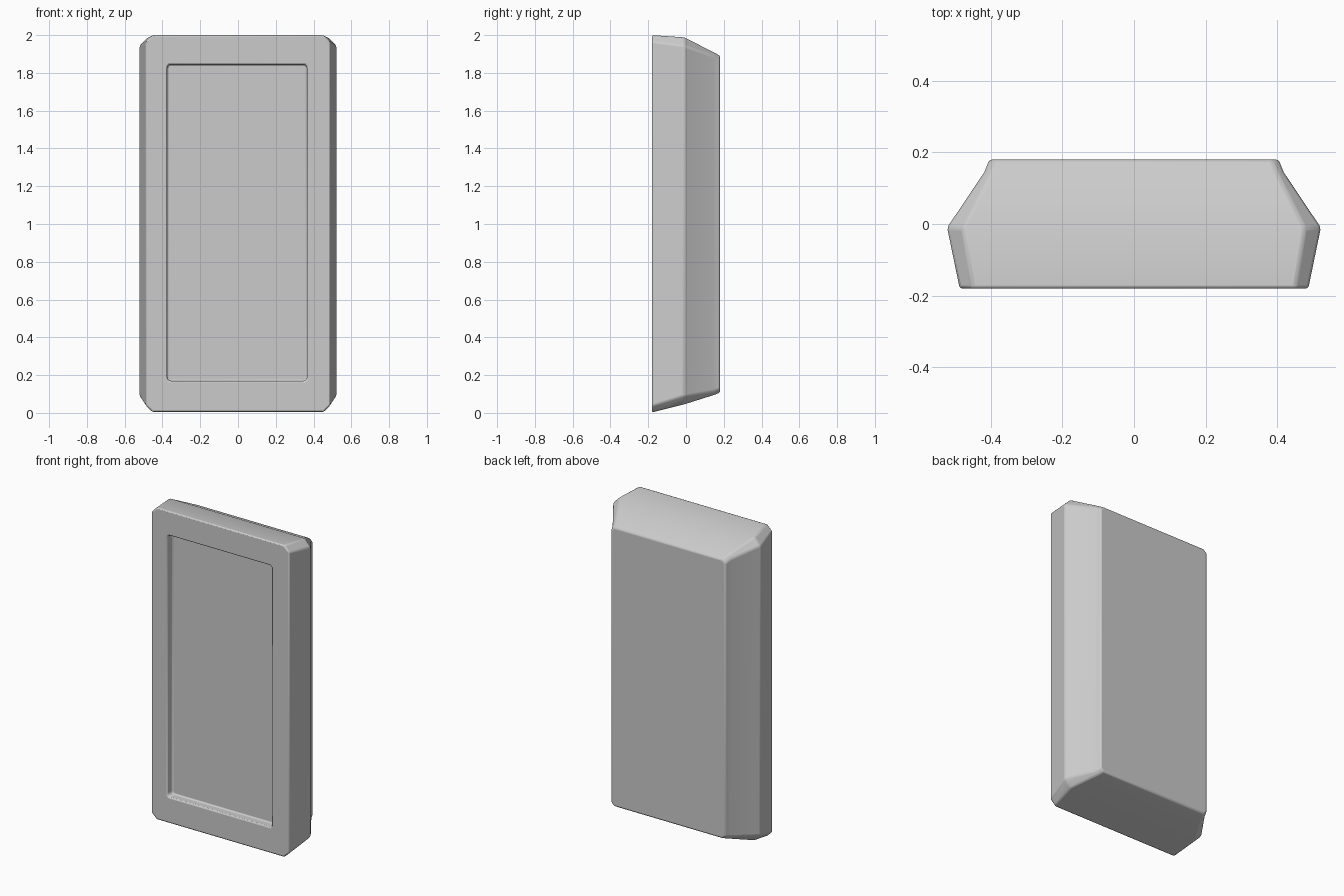
import bpy, bmesh, math

old = bpy.data.objects.get("Cube")
if old:
    bpy.data.objects.remove(old)

# Single grey material
grey = bpy.data.materials.new("plain_grey")
grey.use_nodes = True
colour = (0.6, 0.6, 0.6, 1)
grey.diffuse_color = colour
grey.node_tree.nodes["Principled BSDF"].inputs["Base Color"].default_value = colour


def ring(bm, y, x0, x1, z0, z1, cut):
    """Rectangle in the xz plane with clipped corners."""
    pts = [(x0 + cut, z0), (x1 - cut, z0), (x1, z0 + cut), (x1, z1 - cut),
           (x1 - cut, z1), (x0 + cut, z1), (x0, z1 - cut), (x0, z0 + cut)]
    return [bm.verts.new((x, y, z)) for x, z in pts]


bm = bmesh.new()
# Recess floor, recess rim, front edge, widest belt, back edge
rings = [ring(bm, *r) for r in (
    (-0.13, -0.375, 0.365, 0.17, 1.845, 0.012),
    (-0.18, -0.375, 0.365, 0.17, 1.845, 0.012),
    (-0.18, -0.487, 0.487, 0.003, 2.0, 0.035),
    (-0.01, -0.522, 0.522, 0.045, 1.988, 0.045),
    (0.145, -0.418, 0.418, 0.094, 1.91, 0.02),
    (0.18, -0.404, 0.404, 0.107, 1.89, 0.02),
)]
for a, b in zip(rings, rings[1:]):
    for i in range(8):
        j = (i + 1) % 8
        bm.faces.new((a[i], a[j], b[j], b[i]))
bm.faces.new(rings[0])
bm.faces.new(rings[-1])
bmesh.ops.recalc_face_normals(bm, faces=bm.faces)

mesh = bpy.data.meshes.new("body_shell")
bm.to_mesh(mesh)
bm.free()
mesh.materials.append(grey)
body = bpy.data.objects.new("body_shell", mesh)
bpy.context.collection.objects.link(body)

# Softened edges
bevel = body.modifiers.new("soft_edges", "BEVEL")
bevel.width = 0.008
bevel.segments = 2
bevel.limit_method = "ANGLE"
bevel.angle_limit = math.radians(25)

bpy.context.view_layer.objects.active = body
body.select_set(True)
bpy.ops.object.shade_smooth_by_angle(angle=math.radians(35))
